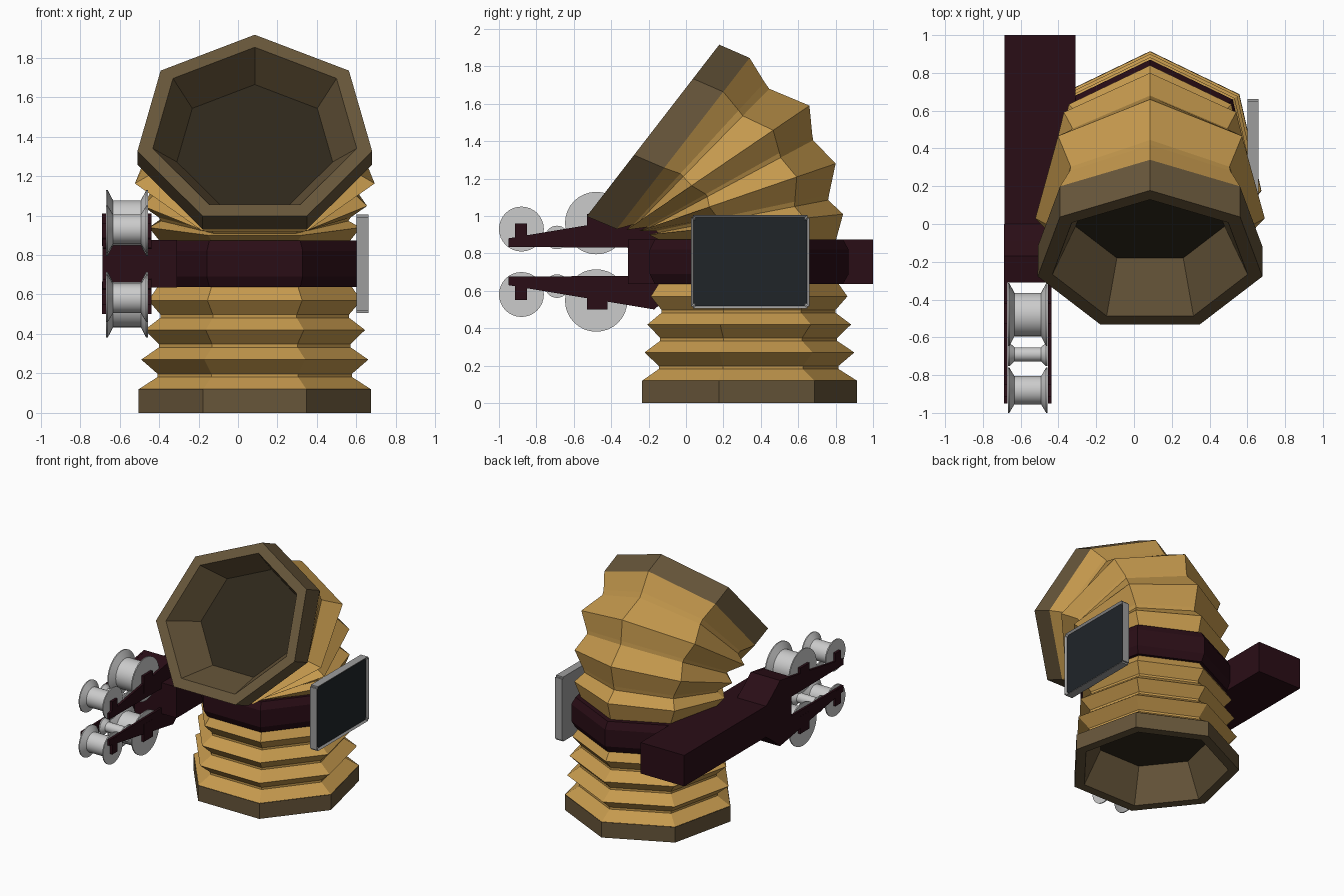
import bpy, bmesh, math
from mathutils import Vector

if "Cube" in bpy.data.objects:
    bpy.data.objects.remove(bpy.data.objects["Cube"])

CX, CY = 0.085, 0.31
N = 7
C7 = math.cos(math.pi / N)


def mat(name, rgb):
    m = bpy.data.materials.new(name)
    m.diffuse_color = (*rgb, 1)
    m.use_nodes = True
    m.node_tree.nodes["Principled BSDF"].inputs["Base Color"].default_value = m.diffuse_color
    return m


GOLD = mat("bellows_gold", (0.56, 0.32, 0.075))
BROWN = mat("end_brown", (0.135, 0.092, 0.042))
DARK = mat("opening_dark", (0.028, 0.021, 0.011))
MAROON = mat("arm_maroon", (0.023, 0.004, 0.008))
GLASS = mat("screen_dark", (0.014, 0.018, 0.022))
STEEL = mat("frame_grey", (0.34, 0.34, 0.34))


def finish(name, bm, material=None):
    bmesh.ops.recalc_face_normals(bm, faces=bm.faces)
    me = bpy.data.meshes.new(name)
    bm.to_mesh(me)
    bm.free()
    ob = bpy.data.objects.new(name, me)
    bpy.context.collection.objects.link(ob)
    if material:
        me.materials.append(material)
    return ob


def ring(back, front):
    """Heptagon given by its rear apex and front edge, both (y, z)."""
    a, f = Vector(back), Vector(front)
    r = (a - f).length / (1 + C7)
    d = (a - f).normalized()
    c = f + d * r * C7
    pts = []
    for k in range(N):
        t = 2 * math.pi * k / N
        p = c + d * r * math.cos(t)
        pts.append((CX + r * math.sin(t), p.x, p.y))
    return pts


def flat(r, z):
    return ring((CY + r, z), (CY - r * C7, z))


def loft(name, rings, material, cap=False):
    bm = bmesh.new()
    vs = [[bm.verts.new(p) for p in r] for r in rings]
    for a, b in zip(vs, vs[1:]):
        for i in range(N):
            j = (i + 1) % N
            bm.faces.new((a[i], a[j], b[j], b[i]))
    if cap:
        bm.faces.new(vs[0])
    return finish(name, bm, material)


def box(name, lo, hi, material, bevel=0):
    bm = bmesh.new()
    bmesh.ops.create_cube(bm, size=1)
    for v in bm.verts:
        v.co = [(l + h) / 2 + c * (h - l) for l, h, c in zip(lo, hi, v.co)]
    if bevel:
        bmesh.ops.bevel(bm, geom=bm.edges[:], offset=bevel, segments=1, affect='EDGES')
    return finish(name, bm, material)


def plate(name, profile, x0, x1, material):
    """Extrude a (y, z) outline along x."""
    bm = bmesh.new()
    f = bm.faces.new([bm.verts.new((x0, y, z)) for y, z in profile])
    e = bmesh.ops.extrude_face_region(bm, geom=[f])
    bmesh.ops.translate(bm, vec=(x1 - x0, 0, 0),
                        verts=[v for v in e["geom"] if isinstance(v, bmesh.types.BMVert)])
    return finish(name, bm, material)


# Lower bellows, standing straight
low = [flat(0.603, 0.12)]
for z, notch, peak in ((0.19, 0.505, 0.59), (0.34, 0.498, 0.573), (0.49, 0.49, 0.553)):
    low += [flat(notch, z - 0.008), flat(notch, z + 0.008), flat(peak, z + 0.08)]
low.append(flat(0.50, 0.645))
loft("lower_bellows", low, GOLD)

# Upper bellows, fanned forward
up = [((0.80, 0.865), (-0.13, 0.865)), ((0.84, 1.01), (-0.20, 0.90)),
      ((0.76, 1.085), (-0.15, 0.91)), ((0.765, 1.115), (-0.16, 0.92)),
      ((0.80, 1.28), (-0.25, 0.92)),
      ((0.68, 1.405), (-0.20, 0.935)), ((0.675, 1.435), (-0.21, 0.94)),
      ((0.66, 1.59), (-0.32, 0.925)),
      ((0.445, 1.68), (-0.27, 0.95)), ((0.42, 1.715), (-0.28, 0.955)),
      ((0.34, 1.845), (-0.37, 0.93))]
loft("upper_bellows", [ring(a, f) for a, f in up], GOLD)

# Base end with its recessed opening
loft("base_end", [flat(0.605, 0.12), flat(0.605, 0), flat(0.53, 0), flat(0.405, 0.25)], BROWN)
loft("base_opening", [flat(0.405, 0.25)], DARK, cap=True)

# Tilted mouth end, a slanted copy of the base
T = Vector((0.61, 0.79)).normalized()


def tilted(r, y, z):
    c = Vector((y, z))
    return ring(c + T * r, c - T * r * C7)


loft("mouth_end", [ring((0.34, 1.845), (-0.37, 0.93)), tilted(0.61, -0.195, 1.433),
                   tilted(0.53, -0.195, 1.433), tilted(0.405, 0.043, 1.343)], BROWN)
loft("mouth_opening", [tilted(0.405, 0.043, 1.343)], DARK, cap=True)

# Dark collar around the waist
loft("waist_collar", [flat(0.49, 0.637), flat(0.53, 0.637), flat(0.56, 0.69),
                      flat(0.56, 0.82), flat(0.53, 0.873), flat(0.49, 0.873)], MAROON)

# Side arm
ZM = 0.755
box("side_arm", (-0.685, -0.31, 0.635), (-0.31, 1.0, 0.875), MAROON)

# Forked cheek plates, axle tabs and spools, mirrored above and below the arm
fork = [(-0.95, 0.08), (-0.95, 0.125), (-0.17, 0.255), (-0.09, 0.185),
        (0.0, 0.12), (0.0, 0.0), (-0.31, 0.0), (-0.31, 0.075)]
tabs = [(-0.915, -0.85, 0.09, 0.205), (-0.53, -0.42, 0.12, 0.255)]
spools = [(-0.88, 0.175, 0.12, 0.075), (-0.69, 0.13, 0.063, 0.037), (-0.48, 0.207, 0.167, 0.115)]


def spool(name, y, z, r, hub):
    x0, x1, fl = -0.668, -0.457, 0.035
    prof = [(x0, 0), (x0, r), (x0 + 0.008, r), (x0 + fl, hub),
            (x1 - fl, hub), (x1 - 0.008, r), (x1, r), (x1, 0)]
    bm = bmesh.new()
    vs = [bm.verts.new((x, y, z + d)) for x, d in prof]
    es = [bm.edges.new(p) for p in zip(vs, vs[1:])]
    bmesh.ops.spin(bm, geom=vs + es, cent=(0, y, z), axis=(1, 0, 0),
                   angle=2 * math.pi, steps=32)
    bmesh.ops.remove_doubles(bm, verts=bm.verts, dist=1e-4)
    ob = finish(name, bm)
    bpy.ops.object.select_all(action='DESELECT')
    ob.select_set(True)
    bpy.context.view_layer.objects.active = ob
    bpy.ops.object.shade_smooth_by_angle(angle=math.radians(30))


for s, side in ((1, "upper"), (-1, "lower")):
    for x0, x1, where in ((-0.687, -0.670, "outer"), (-0.455, -0.438, "inner")):
        plate(f"{side}_{where}_fork", [(y, ZM + s * z) for y, z in fork], x0, x1, MAROON)
        for i, (ya, yb, za, zb) in enumerate(tabs):
            z = sorted((ZM + s * za, ZM + s * zb))
            box(f"{side}_{where}_axle_tab_{i}", (x0 - 0.001, ya, z[0]),
                (x1 + 0.001, yb, z[1]), MAROON)
    # solid shoulder behind the fork
    plate(f"{side}_shoulder", [(y, ZM + s * z) for y, z in
          ((-0.31, 0.0), (-0.31, 0.23), (-0.17, 0.255), (-0.09, 0.185), (0.0, 0.12), (0.0, 0.0))],
          -0.68, -0.445, MAROON)
    for i, (y, z, r, hub) in enumerate(spools):
        spool(f"{side}_spool_{i}", y, ZM + s * z, r, hub)

# Side screen: frame with an inset dark panel
bm = bmesh.new()
bmesh.ops.create_cube(bm, size=1)
for v in bm.verts:
    v.co = (0.63 + v.co.x * 0.06, 0.343 + v.co.y * 0.635, 0.755 + v.co.z * 0.5)
bmesh.ops.bevel(bm, geom=[e for e in bm.edges if abs(e.verts[0].co.x - e.verts[1].co.x) > 0.01],
                offset=0.012, segments=2, affect='EDGES')
face = max(bm.faces, key=lambda f: f.calc_center_median().x)
bmesh.ops.inset_region(bm, faces=[face], thickness=0.02)
bmesh.ops.translate(bm, verts=face.verts[:], vec=(-0.012, 0, 0))
face.material_index = 1
frame = finish("side_screen", bm, STEEL)
frame.data.materials.append(GLASS)
